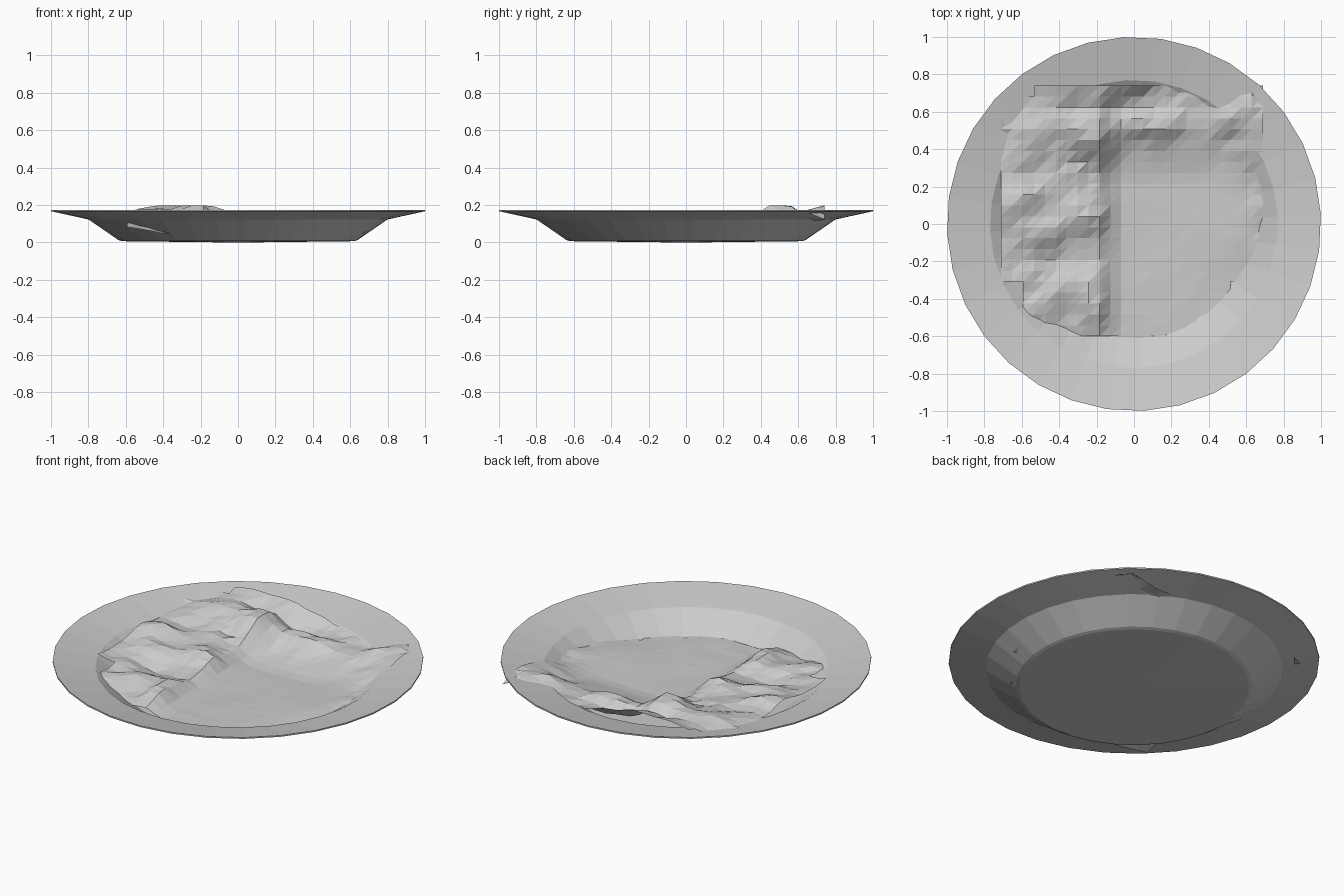
import bpy, bmesh, math
from mathutils import Vector, noise

cube = bpy.data.objects.get("Cube")
if cube:
    bpy.data.objects.remove(cube)

# One grey for everything
grey = bpy.data.materials.new("plain_grey")
grey.use_nodes = True
tone = (0.6, 0.6, 0.6, 1)
grey.diffuse_color = tone
grey.node_tree.nodes["Principled BSDF"].inputs["Base Color"].default_value = tone


def make_object(name, bm):
    mesh = bpy.data.meshes.new(name)
    bm.to_mesh(mesh)
    bm.free()
    mesh.materials.append(grey)
    obj = bpy.data.objects.new(name, mesh)
    bpy.context.collection.objects.link(obj)
    return obj


# Plate: a thin turned profile, from the middle of the base round to the floor
SIDES = 32
profile = [(0.1, 0), (0.62, 0.006), (0.64, 0.012), (0.8, 0.122), (1, 0.166),
           (1, 0.174), (0.77, 0.127), (0.61, 0.02)]
bm = bmesh.new()
rings = []
for radius, z in profile:
    ring = []
    for i in range(SIDES):
        a = math.tau * i / SIDES + math.radians(3)
        ring.append(bm.verts.new((radius * math.cos(a), radius * math.sin(a), z)))
    rings.append(ring)
for low, high in zip(rings, rings[1:]):
    for i in range(SIDES):
        j = (i + 1) % SIDES
        bm.faces.new((low[i], low[j], high[j], high[i]))
bm.faces.new(rings[0][::-1])
bm.faces.new(rings[-1])
make_object("plate", bm)

# Hills and hollows: centre x, centre y, width, depth, height
hills = [
    (-0.64, 0.14, 0.12, 0.1, 0.06),
    (-0.42, 0.2, 0.14, 0.16, 0.03),
    (-0.22, 0.47, 0.12, 0.1, 0.08),
    (-0.24, 0.06, 0.08, 0.12, 0.05),
    (-0.22, -0.4, 0.08, 0.14, 0.025),
    (-0.55, -0.04, 0.2, 0.08, 0.03),
    (-0.4, -0.2, 0.18, 0.07, -0.035),
    (-0.4, -0.64, 0.22, 0.12, -0.05),
    (0.08, 0.52, 0.2, 0.07, 0.05),
    (-0.05, 0.64, 0.3, 0.05, -0.03),
    (-0.1, 0.76, 0.3, 0.08, 0.06),
    (0.6, 0.58, 0.14, 0.14, 0.04),
    (0.68, 0.3, 0.12, 0.18, 0.03),
    (-0.74, 0.44, 0.07, 0.07, -0.06),
    (-0.66, 0.64, 0.08, 0.08, -0.07),
    (0.72, 0.76, 0.07, 0.07, -0.05),
]


def ramp(value, start, end):
    t = min(1, max(0, (value - start) / (end - start)))
    return t * t * (3 - 2 * t)


def ground_height(x, y):
    # flat floor, raised shelf on one side, slope up to the back
    z = 0.026 + 0.09 * max(x, 0) ** 2 * ramp(y, -0.45, 0)
    z += 0.055 * ramp(-x, 0.07, 0.2) + 0.04 * min(x, 0) ** 2 / 0.5
    z += 0.08 * ramp(y, 0.2, 0.65)
    for cx, cy, width, depth, height in hills:
        z += height * math.exp(-((x - cx) / width) ** 2 - ((y - cy) / depth) ** 2)
    # rougher on the hilly side, calm on the flat
    rough = 0.003 + 0.025 * ramp(z, 0.04, 0.1)
    z += rough * noise.noise(Vector((x * 9, y * 9, 0.5)))
    return min(max(z, 0.023), 0.198)


def inside_sheet(x, y):
    r = math.hypot(x, y)
    if y < 0:
        if x > 0:
            return r < 0.63 + 0.1 * ramp(y, -0.35, 0)
        return y > -0.31 or x > -0.58
    return x > 0 or r < 0.89


# Terrain sheet: a grid of triangles lying in the plate
NX, NY = 24, 23
bm = bmesh.new()
grid = []
for j in range(NY + 1):
    row = []
    for i in range(NX + 1):
        x = -0.71 + 1.4 * i / NX
        y = -0.6 + 1.34 * j / NY
        row.append(bm.verts.new((x, y, ground_height(x, y))))
    grid.append(row)
for j in range(NY):
    for i in range(NX):
        a, b = grid[j][i], grid[j][i + 1]
        c, d = grid[j + 1][i + 1], grid[j + 1][i]
        middle = (a.co + c.co) / 2
        if inside_sheet(middle.x, middle.y):
            bm.faces.new((a, b, c))
            bm.faces.new((a, c, d))
bmesh.ops.delete(bm, geom=[v for v in bm.verts if not v.link_faces], context="VERTS")
make_object("terrain_sheet", bm)
